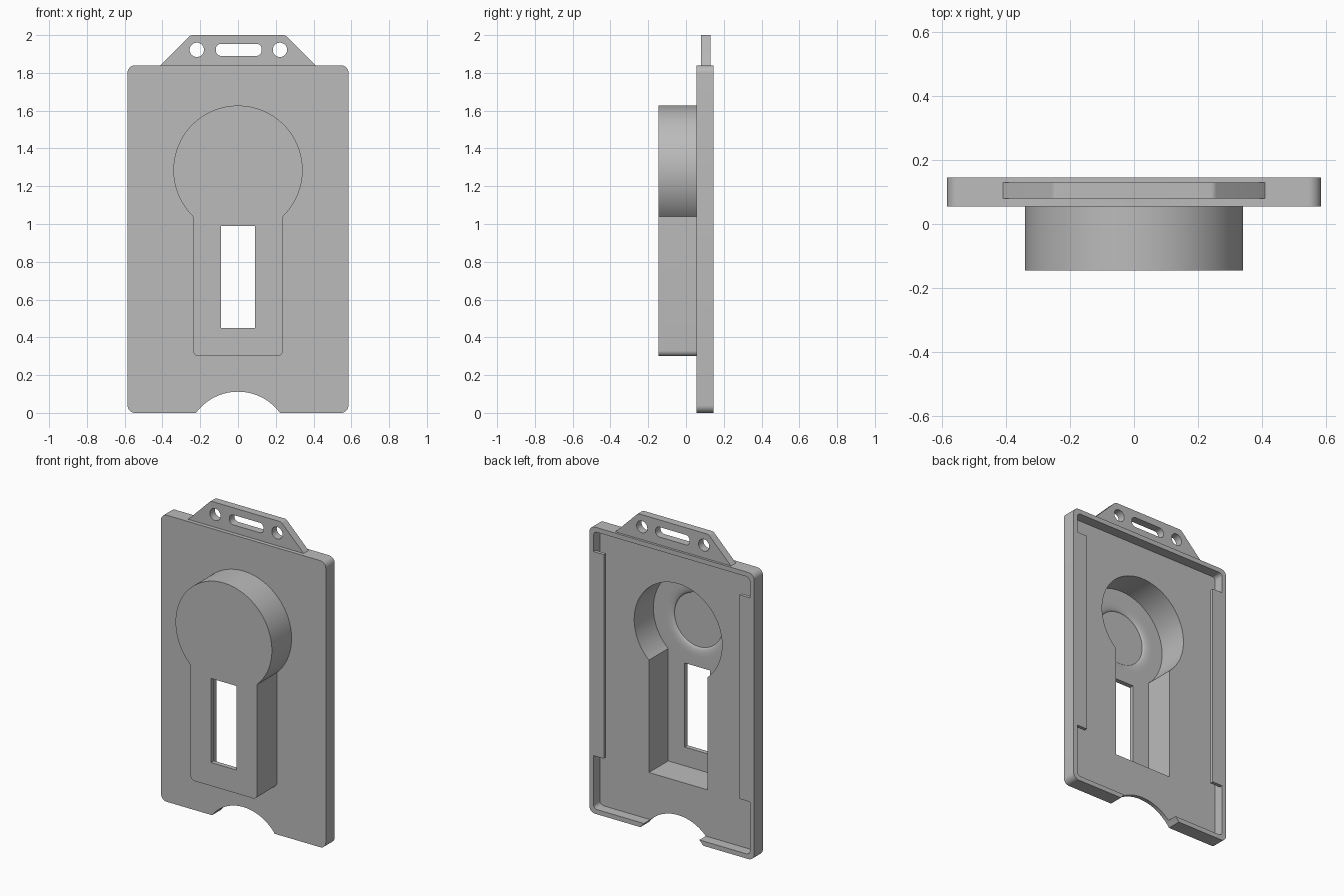
import bpy, bmesh
from math import sin, cos, pi, radians, asin, sqrt

if "Cube" in bpy.data.objects:
    bpy.data.objects.remove(bpy.data.objects["Cube"])

grey = bpy.data.materials.new("plain grey plastic")
grey.use_nodes = True
colour = (0.5, 0.5, 0.5, 1)
grey.diffuse_color = colour
grey.node_tree.nodes["Principled BSDF"].inputs["Base Color"].default_value = colour


def arc(cx, cz, r, start, end, n=10):
    """Points along an arc in the XZ plane, angles in degrees."""
    angles = [radians(start + (end - start) * i / n) for i in range(n + 1)]
    return [(cx + r * cos(a), cz + r * sin(a)) for a in angles]


def circle(cx, cz, r, n=64):
    return arc(cx, cz, r, 0, 360, n)[:-1]


def rectangle(x0, x1, z0, z1, r=0.0):
    if not r:
        return [(x0, z0), (x1, z0), (x1, z1), (x0, z1)]
    return (arc(x0 + r, z0 + r, r, 180, 270) + arc(x1 - r, z0 + r, r, 270, 360)
            + arc(x1 - r, z1 - r, r, 0, 90) + arc(x0 + r, z1 - r, r, 90, 180))


def keyhole(half, radius, bottom, r):
    """Round head on a straight stem."""
    cz = 1.285
    join = 90 - math_deg(asin(half / radius))
    head = arc(0, cz, radius, -join, 180 + join, 96)
    if not r:
        return [(-half, bottom), (half, bottom)] + head
    return (arc(-half + r, bottom + r, r, 180, 270)
            + arc(half - r, bottom + r, r, 270, 360) + head)


def math_deg(a):
    return a * 180 / pi


def finish(name, bm):
    bmesh.ops.recalc_face_normals(bm, faces=bm.faces)
    mesh = bpy.data.meshes.new(name)
    bm.to_mesh(mesh)
    bm.free()
    mesh.materials.append(grey)
    obj = bpy.data.objects.new(name, mesh)
    bpy.context.collection.objects.link(obj)
    return obj


def prism(name, outline, y0, y1):
    """Extrude an XZ outline from y0 to y1."""
    bm = bmesh.new()
    face = bm.faces.new([bm.verts.new((x, y0, z)) for x, z in outline])
    ext = bmesh.ops.extrude_face_region(bm, geom=[face])["geom"]
    verts = [v for v in ext if isinstance(v, bmesh.types.BMVert)]
    bmesh.ops.translate(bm, vec=(0, y1 - y0, 0), verts=verts)
    return finish(name, bm)


def lathe(name, profile, cz, n=64):
    """Spin a (radius, y) profile around a front-to-back axis."""
    bm = bmesh.new()
    rings = [[bm.verts.new((r * cos(2 * pi * i / n), y, cz + r * sin(2 * pi * i / n)))
              for i in range(n)] for r, y in profile]
    for a, b in zip(rings, rings[1:]):
        for i in range(n):
            j = (i + 1) % n
            bm.faces.new((a[i], a[j], b[j], b[i]))
    bm.faces.new(rings[0])
    bm.faces.new(rings[-1])
    return finish(name, bm)


def combine(target, tool, operation):
    mod = target.modifiers.new(tool.name, "BOOLEAN")
    mod.operation, mod.solver, mod.object = operation, "EXACT", tool
    tool.hide_render = True
    bpy.context.view_layer.objects.active = target
    bpy.ops.object.modifier_apply(modifier=mod.name)
    bpy.data.objects.remove(tool)


def smooth(obj):
    bpy.ops.object.select_all(action="DESELECT")
    obj.select_set(True)
    bpy.context.view_layer.objects.active = obj
    bpy.ops.object.shade_smooth_by_angle(angle=radians(30))


# Main plate with the raised keyhole housing
body = prism("card_holder_body", rectangle(-0.585, 0.585, 0, 1.84, 0.04), 0.055, 0.145)
housing = prism("housing", keyhole(0.237, 0.342, 0.3, 0.03), -0.145, 0.07)
combine(body, housing, "UNION")

# Card tray, housing cavity, window and thumb notch
dish = [(0.172, -0.13)]
dish += [(0.23 - 0.058 * cos(a), -0.13 + 0.015 * sin(a))
         for a in [pi / 2 * i / 8 for i in range(1, 9)]] + [(0.23, -0.1)]
cutters = [
    prism("tray_cut", rectangle(-0.555, 0.555, 0.03, 1.81, 0.025), 0.08, 0.2),
    prism("cavity_cut", keyhole(0.207, 0.312, 0.33, 0), -0.115, 0.12),
    prism("window_cut", rectangle(-0.09, 0.09, 0.45, 0.99), -0.2, 0.0),
    lathe("dish_cut", dish, 1.285),
    prism("thumb_cut", circle(0, -0.165, 0.277, 128), -0.2, 0.3),
]
for cutter in cutters:
    combine(body, cutter, "DIFFERENCE")

# Lips that hold the card in from behind
for side in (-1, 1):
    x0, x1 = sorted((side * 0.482, side * 0.565))
    combine(body, prism("card_lip", rectangle(x0, x1, 0.37, 1.68), 0.123, 0.145), "UNION")
smooth(body)

# Lanyard tab with a slot and two round holes
corner = arc(0.24, 1.975, 0.025, 45, 90, 4)
outline = [(-0.41, 1.835), (0.41, 1.835), (0.41, 1.84)] + corner
outline += [(-x, z) for x, z in reversed(corner)] + [(-0.41, 1.84)]
tab = prism("lanyard_tab", outline, 0.08, 0.13)
for shape in (circle(-0.218, 1.922, 0.038, 40), circle(0.222, 1.922, 0.038, 40),
              rectangle(-0.117, 0.125, 1.89, 1.954, 0.028)):
    combine(tab, prism("hole_cut", shape, 0, 0.2), "DIFFERENCE")
smooth(tab)
